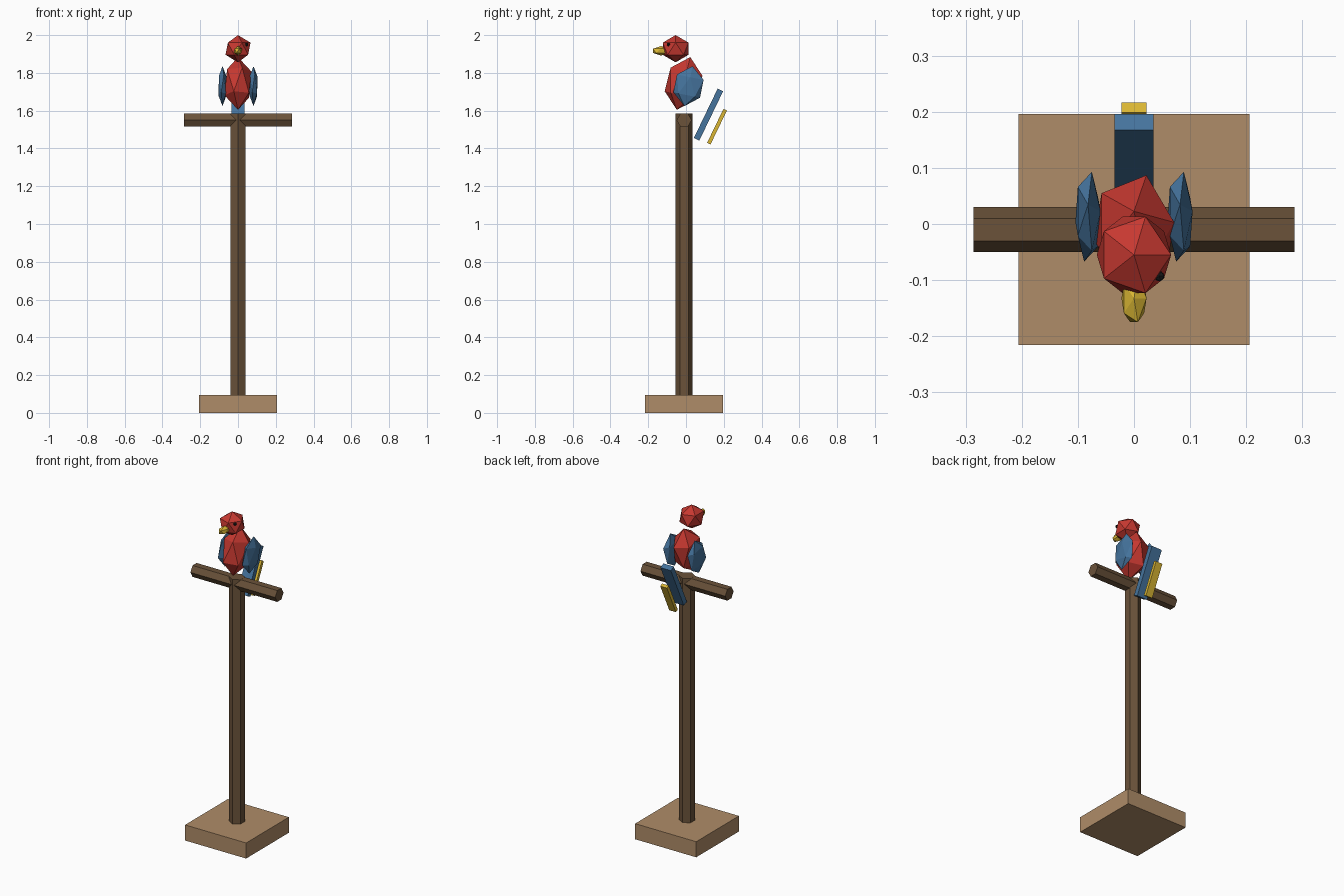
import bpy
import math

default = bpy.data.objects.get("Cube")
if default:
    bpy.data.objects.remove(default, do_unlink=True)


def material(name, color):
    m = bpy.data.materials.new(name)
    m.use_nodes = True
    m.diffuse_color = (*color, 1)
    m.node_tree.nodes["Principled BSDF"].inputs["Base Color"].default_value = (*color, 1)
    return m


tan = material("tan wood", (0.43, 0.265, 0.138))
brown = material("brown wood", (0.145, 0.085, 0.042))
red = material("red feathers", (0.57, 0.04, 0.03))
blue = material("blue feathers", (0.06, 0.175, 0.34))
yellow = material("yellow", (0.70, 0.47, 0.034))
black = material("black", (0.012, 0.012, 0.012))


def finish(name, mat, scale=(1, 1, 1), lean=0):
    """Name, stretch, tilt and colour the newest primitive."""
    obj = bpy.context.object
    obj.name = name
    obj.scale = scale
    if lean:
        obj.rotation_euler.x = -lean
    obj.data.materials.append(mat)
    return obj


def gem(name, mat, center, radii, lean=0):
    bpy.ops.mesh.primitive_ico_sphere_add(subdivisions=1, radius=1, location=center)
    return finish(name, mat, radii, lean)


def box(name, mat, center, size, lean=0):
    bpy.ops.mesh.primitive_cube_add(size=1, location=center)
    return finish(name, mat, size, lean)


def beam(name, mat, center, radius, length, turn=0):
    bpy.ops.mesh.primitive_cylinder_add(vertices=6, radius=radius, depth=length,
                                        location=center, rotation=(0, turn, 0))
    return finish(name, mat)


# Perch stand
MID = -0.01
box("base", tan, (0, MID, 0.0475), (0.412, 0.412, 0.095))
beam("pole", brown, (0, MID, 0.83), 0.045, 1.51)
beam("crossbar", brown, (0, MID, 1.55), 0.04, 0.572, math.pi / 2)

# Bird body and head
gem("body", red, (0, -0.013, 1.744), (0.08, 0.102, 0.144), 0.25)
gem("head", red, (0, -0.055, 1.928), (0.074, 0.08, 0.072))
gem("beak", yellow, (0, -0.1325, 1.917), (0.025, 0.05, 0.025))

# Paired eyes and wings
for side, x in (("left", 1), ("right", -1)):
    gem(side + "_eye", black, (0.045 * x, -0.093, 1.95), (0.01, 0.01, 0.01))
    gem(side + "_wing", blue, (0.082 * x, 0.013, 1.73), (0.025, 0.0845, 0.108), 0.2)

# Tail feathers
box("tail", blue, (0, 0.119, 1.579), (0.07, 0.032, 0.29), 0.45)
box("under_tail", yellow, (0, 0.164, 1.515), (0.045, 0.02, 0.2), 0.45)
